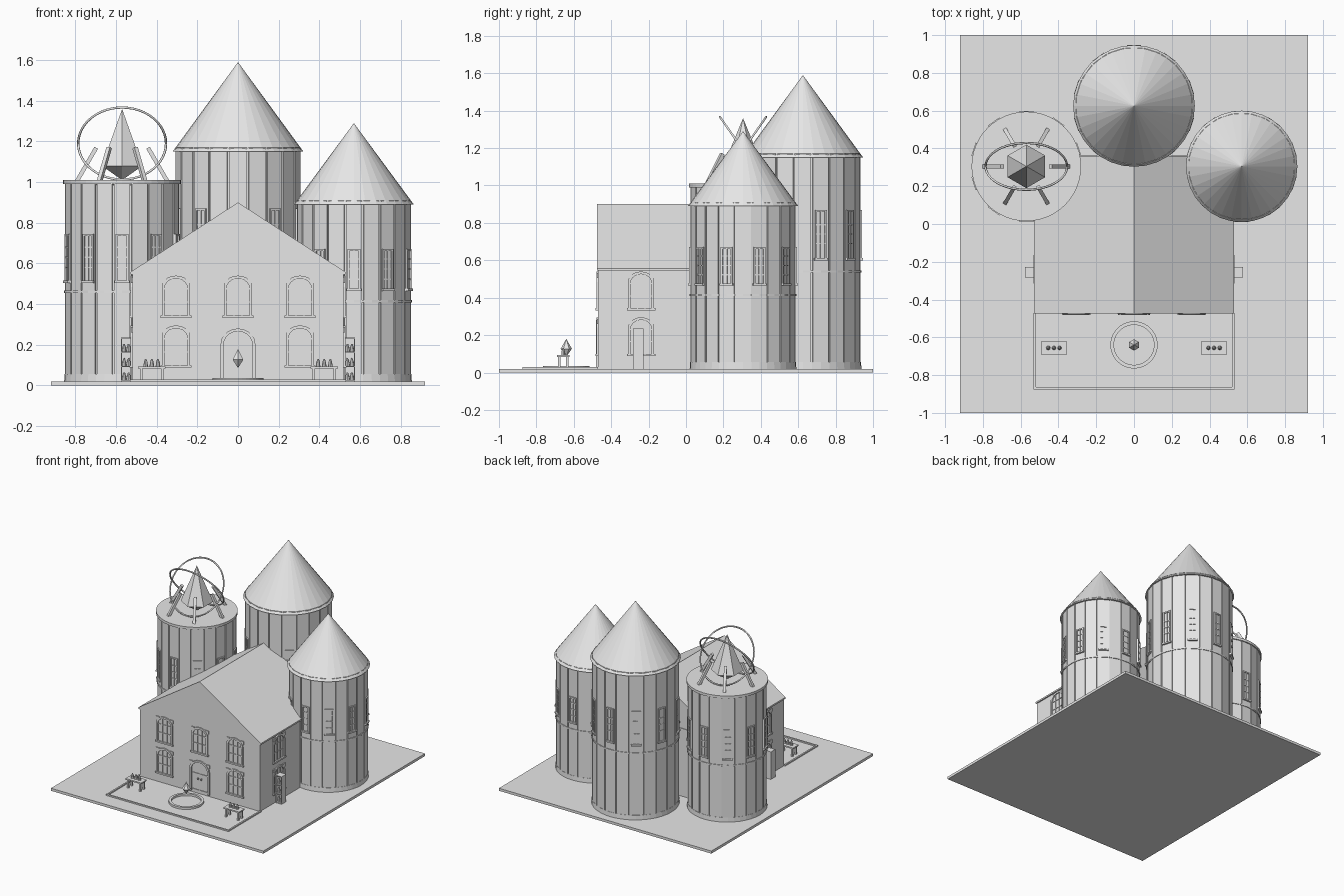
import bpy, bmesh
from math import sin, cos, tan, pi, radians
from mathutils import Matrix, Vector

cube = bpy.data.objects.get("Cube")
if cube:
    bpy.data.objects.remove(cube)

stone = bpy.data.materials.new("pale_grey_stone")
stone.use_nodes = True
GREY = (0.8, 0.8, 0.8, 1)
stone.diffuse_color = GREY
stone.node_tree.nodes["Principled BSDF"].inputs["Base Color"].default_value = GREY


def finish(bm, name, smooth=False):
    bmesh.ops.recalc_face_normals(bm, faces=bm.faces)
    mesh = bpy.data.meshes.new(name)
    bm.to_mesh(mesh)
    bm.free()
    mesh.materials.append(stone)
    for p in mesh.polygons:
        p.use_smooth = smooth
    obj = bpy.data.objects.new(name, mesh)
    bpy.context.collection.objects.link(obj)
    return obj


def box(bm, lo, hi, m=Matrix()):
    lo, hi = Vector(lo), Vector(hi)
    scale = Matrix.Diagonal((*(hi - lo), 1))
    bmesh.ops.create_cube(bm, size=1, matrix=m @ Matrix.Translation((lo + hi) / 2) @ scale)


def cone(bm, x, y, z0, z1, r0, r1, sides, turn=0):
    m = Matrix.Translation((x, y, (z0 + z1) / 2)) @ Matrix.Rotation(turn, 4, 'Z')
    bmesh.ops.create_cone(bm, cap_ends=True, segments=sides, radius1=r0, radius2=r1,
                          depth=z1 - z0, matrix=m)


def crystal(name, x, y, low, mid, top, r):
    bm = bmesh.new()
    cone(bm, x, y, low, mid, 0, r, 6)
    cone(bm, x, y, mid, top, r, 0, 6)
    finish(bm, name)


def place(x, y, z, angle=0):
    return Matrix.Translation((x, y, z)) @ Matrix.Rotation(angle, 4, 'Z')


def arch_outline(w, h, rise, n=10):
    pts = [(w / 2, 0)]
    for i in range(n + 1):
        a = pi * i / n
        pts.append((cos(a) * w / 2, h - rise + sin(a) * rise))
    return pts + [(-w / 2, 0)]


def arch_frame(bm, m, w, h, rise, band, depth):
    # U-shaped moulding with a raised front
    outer = arch_outline(w, h, rise)
    inner = arch_outline(w - 2 * band, h - band, rise - band / 2)
    rows = [[bm.verts.new(m @ Vector((u, d, v))) for u, v in pts]
            for pts, d in ((outer, 0), (outer, -depth), (inner, -depth), (inner, 0))]
    for a, b in zip(rows, rows[1:] + rows[:1]):
        for i in range(len(a) - 1):
            bm.faces.new((a[i], a[i + 1], b[i + 1], b[i]))
    for i in (0, -1):
        bm.faces.new([r[i] for r in rows])


def arched_window(name, m, w=0.14, h=0.2):
    bm = bmesh.new()
    arch_frame(bm, m, w, h, 0.055, 0.014, 0.009)
    box(bm, (-w / 2 - 0.006, -0.013, -0.008), (w / 2 + 0.006, 0, 0.004), m)
    for u in (-0.02, 0.02):
        box(bm, (u - 0.003, -0.006, 0), (u + 0.003, 0, h - 0.012), m)
    for v in (0.07, 0.135):
        box(bm, (-w / 2 + 0.01, -0.005, v - 0.003), (w / 2 - 0.01, 0, v + 0.003), m)
    for s in (-1, 1):
        u = s * (w / 2 - 0.008)
        box(bm, (u - 0.014, -0.006, h - 0.035), (u + 0.014, 0, h - 0.008), m)
    finish(bm, name)


def flask(bm, x, y, z):
    cone(bm, x, y, z, z + 0.022, 0.011, 0.009, 8)
    cone(bm, x, y, z + 0.022, z + 0.038, 0.009, 0.003, 8)


def tower(name, x, y, r, top, ledge, win_lo, win_hi):
    count = 20
    step = 2 * pi / count
    half = r * tan(step / 2) - 0.005
    bm = bmesh.new()
    cone(bm, x, y, 0.02, top - 0.01, r * 0.985, r * 0.985, count, step / 2)
    for i in range(count):
        box(bm, (-half, -r, 0.02), (half, -r + 0.03, top), place(x, y, 0, i * step))
    finish(bm, name + "_wall_panels")
    bm = bmesh.new()
    cone(bm, x, y, 0.02, 0.055, r + 0.005, r + 0.003, 40)
    cone(bm, x, y, ledge - 0.006, ledge + 0.006, r + 0.006, r + 0.006, 40)
    finish(bm, name + "_base_and_ledge")
    # Tall slit windows on every second panel
    bm = bmesh.new()
    w, mid = 0.027, (win_lo + win_hi) / 2
    for i in range(0, count, 2):
        m = place(x, y, 0, i * step) @ Matrix.Translation((0, -r, 0))
        for s in (-1, 1):
            box(bm, (s * w - 0.005, -0.008, win_lo), (s * w + 0.005, 0, win_hi), m)
        box(bm, (-0.003, -0.005, win_lo), (0.003, 0, win_hi), m)
        box(bm, (-w, -0.008, win_hi - 0.01), (w, 0, win_hi), m)
        box(bm, (-w - 0.01, -0.014, win_lo - 0.01), (w + 0.01, 0, win_lo + 0.002), m)
        for v in (mid - 0.05, mid, mid + 0.05):
            box(bm, (-w, -0.005, v - 0.003), (w, 0, v + 0.003), m)
    finish(bm, name + "_windows")


def cone_roof(name, x, y, z0, z1, r):
    bm = bmesh.new()
    cone(bm, x, y, z0, z1, r, 0, 32)
    finish(bm, name)


# Ground slab
bm = bmesh.new()
box(bm, (-0.92, -1, 0), (0.92, 1, 0.02))
finish(bm, "ground_slab")

# Hall walls and gabled roof
bm = bmesh.new()
box(bm, (-0.52, -0.47, 0.02), (0.52, 0.365, 0.55))
finish(bm, "hall_walls")
bm = bmesh.new()
ends = [[bm.verts.new((px, py, pz)) for px, pz in
         ((-0.53, 0.545), (0.53, 0.545), (0.53, 0.557), (0, 0.9), (-0.53, 0.557))]
        for py in (-0.475, 0.36)]
for e in ends:
    bm.faces.new(e)
for i in range(5):
    j = (i + 1) % 5
    bm.faces.new((ends[0][i], ends[0][j], ends[1][j], ends[1][i]))
finish(bm, "hall_roof")

# Hall windows on the front and both sides
for px in (-0.305, 0, 0.305):
    arched_window("front_upper_window", place(px, -0.47, 0.34))
    if px:
        arched_window("front_lower_window", place(px, -0.47, 0.095))
for s in (-1, 1):
    for z in (0.34, 0.095):
        arched_window("side_window", place(s * 0.52, -0.24, z, s * pi / 2))

# Front door
bm = bmesh.new()
m = place(0, -0.47, 0.03)
arch_frame(bm, m, 0.17, 0.25, 0.075, 0.014, 0.011)
for v in (0.012, 0.14):
    box(bm, (-0.068, -0.005, v), (0.068, 0, v + 0.007), m)
box(bm, (-0.002, -0.004, 0), (0.002, 0, 0.235), m)
for s in (-1, 1):
    box(bm, (s * 0.073 - 0.014, -0.007, 0.21), (s * 0.073 + 0.014, 0, 0.235), m)
    box(bm, (s * 0.014 - 0.004, -0.012, 0.1), (s * 0.014 + 0.004, 0, 0.112), m)
finish(bm, "front_door")

# Three towers
tower("left_tower", 0.57, 0.305, 0.28, 0.91, 0.415, 0.475, 0.67)
tower("back_tower", 0, 0.625, 0.308, 1.17, 0.54, 0.61, 0.87)
tower("right_tower", -0.57, 0.305, 0.28, 0.995, 0.46, 0.515, 0.745)
cone_roof("left_tower_roof", 0.57, 0.305, 0.89, 1.29, 0.295)
cone_roof("back_tower_roof", 0, 0.625, 1.15, 1.59, 0.322)

# Observatory platform, crystal, struts and rings
OX, OY = -0.57, 0.305
bm = bmesh.new()
cone(bm, OX, OY, 0.99, 1.01, 0.29, 0.29, 48)
finish(bm, "tower_platform")
crystal("large_crystal", OX, OY, 1.01, 1.08, 1.36, 0.115)
bm = bmesh.new()
for i in range(6):
    m = place(OX, OY, 1.0, i * pi / 3) @ Matrix.Translation((0.225, 0, 0))
    m = m @ Matrix.Rotation(radians(-30), 4, 'Y')
    box(bm, (-0.01, -0.01, 0), (0.01, 0.01, 0.195), m)
finish(bm, "crystal_struts")
for s in (-1, 1):
    bpy.ops.mesh.primitive_torus_add(
        major_radius=0.216, minor_radius=0.006, major_segments=48, minor_segments=6,
        location=(OX, OY, 1.19), rotation=(s * radians(55), 0, 0))
    ring = bpy.context.object
    ring.name = "crystal_ring"
    ring.data.materials.append(stone)
    bpy.ops.object.shade_smooth()

# Courtyard border
bm = bmesh.new()
for s in (-1, 1):
    box(bm, (s * 0.525 - 0.006, -0.875, 0.02), (s * 0.525 + 0.006, -0.47, 0.03))
box(bm, (-0.531, -0.875, 0.02), (0.531, -0.863, 0.03))
finish(bm, "courtyard_border")

# Round basin with a floating crystal
bm = bmesh.new()
rims = [bmesh.ops.create_circle(bm, radius=r, segments=40, matrix=place(0, -0.64, z))["verts"]
        for r, z in ((0.125, 0.02), (0.125, 0.036), (0.106, 0.036), (0.106, 0.02))]
for a, b in zip(rims, rims[1:]):
    for i in range(40):
        j = (i + 1) % 40
        bm.faces.new((a[i], a[j], b[j], b[i]))
finish(bm, "basin_rim")
crystal("small_crystal", 0, -0.64, 0.085, 0.127, 0.18, 0.03)

for s in (-1, 1):
    # Table with flasks
    cx, cy = s * 0.424, -0.656
    bm = bmesh.new()
    box(bm, (cx - 0.068, cy - 0.034, 0.083), (cx + 0.068, cy + 0.034, 0.093))
    for u in (-0.052, 0.052):
        for v in (-0.022, 0.022):
            box(bm, (cx + u - 0.007, cy + v - 0.007, 0.02), (cx + u + 0.007, cy + v + 0.007, 0.085))
    finish(bm, "table")
    bm = bmesh.new()
    for u in (-0.03, 0, 0.03):
        flask(bm, cx + u, cy, 0.093)
    finish(bm, "table_flasks")
    # Shelf cabinet against the side wall
    m = place(s * 0.549, -0.255, 0.02)
    bm = bmesh.new()
    for u in (-1, 1):
        box(bm, (u * 0.024 - 0.003, -0.028, 0), (u * 0.024 + 0.003, 0.028, 0.215), m)
    box(bm, (-0.024, 0.022, 0), (0.024, 0.028, 0.215), m)
    for v in (0, 0.07, 0.14, 0.209):
        box(bm, (-0.024, -0.028, v), (0.024, 0.028, v + 0.006), m)
    finish(bm, "shelf_cabinet")
    bm = bmesh.new()
    for v in (0.026, 0.096, 0.166):
        for u in (-0.011, 0.011):
            flask(bm, s * 0.549 + u, -0.262, v)
    finish(bm, "cabinet_flasks")
